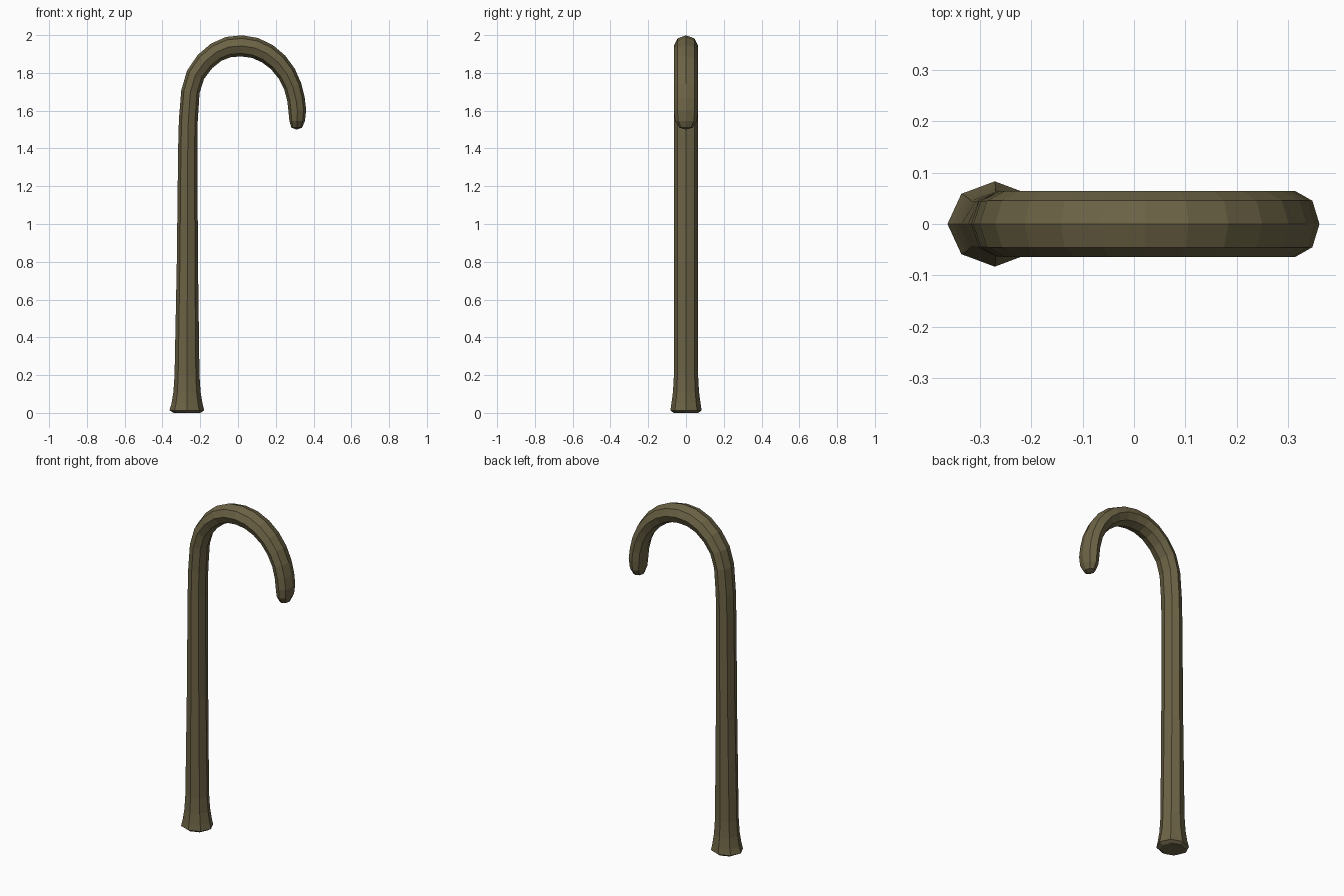
import bpy, bmesh, math
from mathutils import Vector

if "Cube" in bpy.data.objects:
    bpy.data.objects.remove(bpy.data.objects["Cube"], do_unlink=True)

SIDES = 8

# Olive-brown wood
wood = bpy.data.materials.new("olive_brown_wood")
wood.use_nodes = True
colour = (0.15, 0.125, 0.06, 1)
wood.diffuse_color = colour
wood.node_tree.nodes["Principled BSDF"].inputs["Base Color"].default_value = colour

# Stations along the cane: x, z, radius in the bend plane, radius across it
foot = [(-.271, .013, .092, .083), (-.27, .05, .082, .077),
        (-.27, .11, .072, .069), (-.27, .2, .066, .064)]
shaft = [(-.268, .8, .056, .063), (-.266, 1.4, .051, .063), (-.263, 1.55, .050, .063)]
crook = [(-.252, 1.7, .049, .064), (-.225, 1.79, .050, .064),
         (-.175, 1.86, .052, .064), (-.115, 1.91, .053, .064),
         (-.05, 1.937, .055, .064), (.02, 1.943, .056, .064),
         (.09, 1.932, .055, .064), (.155, 1.902, .054, .064),
         (.212, 1.856, .052, .064), (.258, 1.796, .050, .064),
         (.29, 1.728, .048, .064), (.307, 1.66, .047, .064),
         (.314, 1.6, .047, .064)]
tip = [(.313, 1.545, .041, .058), (.311, 1.51, .028, .035)]
path = foot + shaft + crook + tip

bm = bmesh.new()


def ring(centre, tangent, r_plane, r_across):
    """Octagon standing square to the path, with a corner on each axis."""
    normal = Vector((-tangent.z, 0, tangent.x))
    verts = []
    for i in range(SIDES):
        a = math.tau * i / SIDES
        offset = normal * (r_plane * math.cos(a)) + Vector((0, r_across * math.sin(a), 0))
        verts.append(bm.verts.new(centre + offset))
    return verts


# Sweep: slightly bevelled sole, then every station
points = [Vector((p[0], 0, p[1])) for p in path]
rings = [ring(Vector((-.27, 0, 0)), Vector((0, 0, 1)), .07, .065)]
for i, (point, station) in enumerate(zip(points, path)):
    before, after = points[max(i - 1, 0)], points[min(i + 1, len(points) - 1)]
    tangent = (after - before).normalized()
    if i < len(foot):
        tangent = Vector((0, 0, 1))
    elif i >= len(path) - len(tip):
        tangent = Vector((0, 0, -1))
    rings.append(ring(point, tangent, station[2], station[3]))

for low, high in zip(rings, rings[1:]):
    for i in range(SIDES):
        j = (i + 1) % SIDES
        bm.faces.new((low[i], low[j], high[j], high[i]))

# Flat sole and pointed handle end
bm.faces.new(rings[0])
pole = bm.verts.new((.31, 0, 1.5))
for i in range(SIDES):
    bm.faces.new((rings[-1][i], rings[-1][(i + 1) % SIDES], pole))
bmesh.ops.recalc_face_normals(bm, faces=bm.faces)

mesh = bpy.data.meshes.new("walking_cane")
bm.to_mesh(mesh)
bm.free()
mesh.materials.append(wood)
cane = bpy.data.objects.new("walking_cane", mesh)
bpy.context.collection.objects.link(cane)
